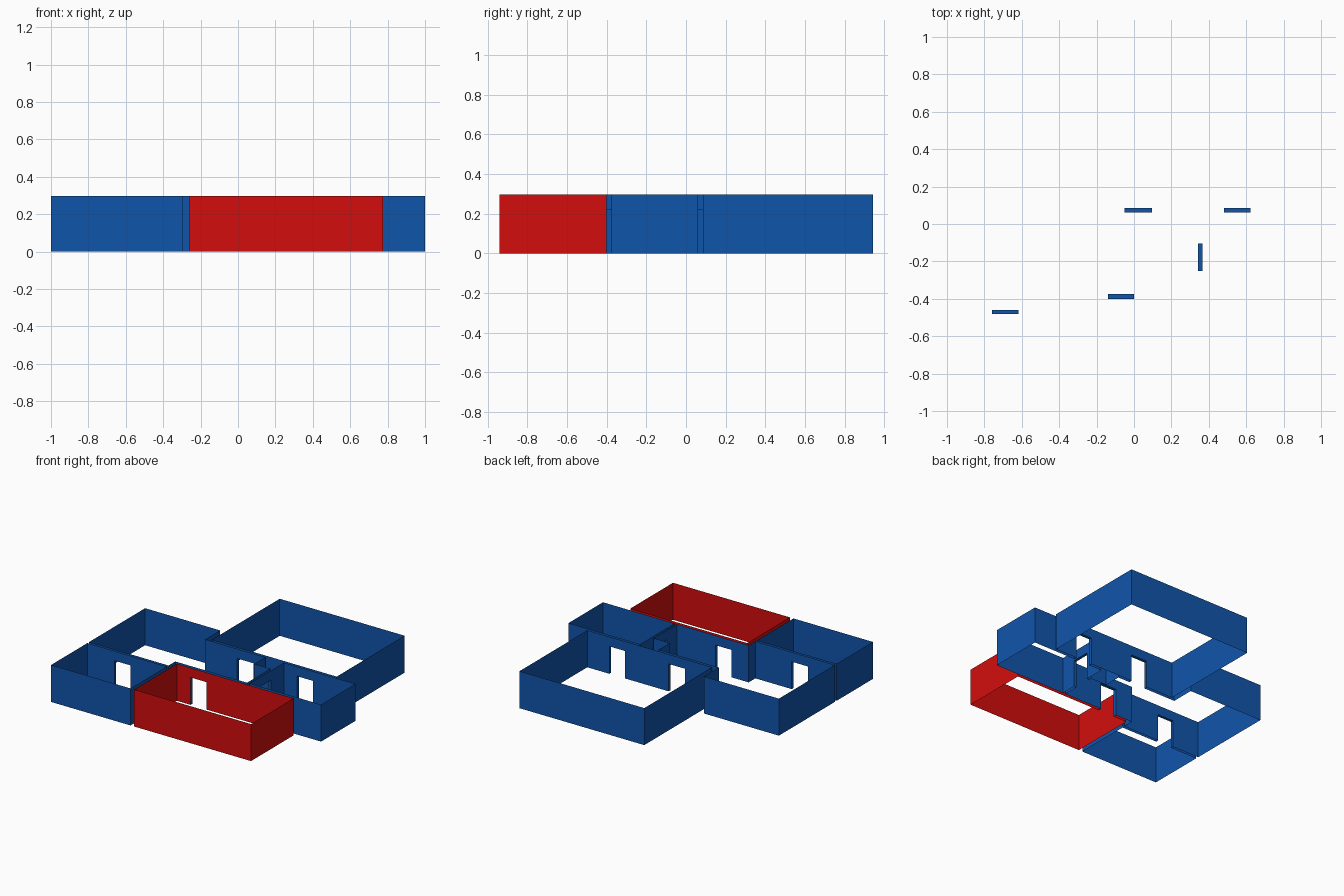
import bpy

cube = bpy.data.objects.get("Cube")
if cube:
    bpy.data.objects.remove(cube, do_unlink=True)

WALL_H, DOOR_H = 0.297, 0.22


def material(name, rgb):
    m = bpy.data.materials.new(name)
    m.use_nodes = True
    m.diffuse_color = (*rgb, 1)
    m.node_tree.nodes["Principled BSDF"].inputs["Base Color"].default_value = (*rgb, 1)
    return m


BLUE = material("blue", (0.005, 0.09, 0.41))
RED = material("red", (0.65, 0.004, 0.004))


def add_mesh(name, polygons, mat):
    verts = [v for p in polygons for v in p]
    faces, start = [], 0
    for p in polygons:
        faces.append(range(start, start + len(p)))
        start += len(p)
    mesh = bpy.data.meshes.new(name)
    mesh.from_pydata(verts, [], faces)
    mesh.materials.append(mat)
    obj = bpy.data.objects.new(name, mesh)
    bpy.context.collection.objects.link(obj)


def rectangle(x0, x1, y0, y1):
    return [(x0, y0), (x1, y0), (x1, y1), (x0, y1)]


# Shared wall lines
HALL_BACK, HALL_FRONT, HALL_RIGHT = 0.061, -0.375, 0.343
BACK_Y, RED_Y, LEFT_Y, LEFT_HALL_Y, SIDE_X = 0.085, -0.401, -0.482, -0.46, 0.365

# Doorways: axis along the wall, range along it, and the two wall lines they join
doors = {
    "back_room_doorway": (0, -0.05, 0.095, HALL_BACK, BACK_Y),
    "side_room_back_doorway": (0, 0.48, 0.622, HALL_BACK, BACK_Y),
    "front_room_doorway": (0, -0.14, 0.0, RED_Y, HALL_FRONT),
    "left_room_doorway": (0, -0.76, -0.617, LEFT_Y, LEFT_HALL_Y),
    "side_room_hall_doorway": (1, -0.25, -0.103, HALL_RIGHT, SIDE_X),
}

# Room outlines, counter-clockwise
rooms = {
    "back_room": (rectangle(-0.291, 0.817, BACK_Y, 0.945), BLUE),
    "front_room": (rectangle(-0.262, 0.775, -0.942, RED_Y), RED),
    "left_front_room": (rectangle(-1, -0.295, -0.942, LEFT_Y), BLUE),
    "side_room": (rectangle(SIDE_X, 1, HALL_FRONT, HALL_BACK), BLUE),
    "hall": ([(-1, LEFT_HALL_Y), (-0.294, LEFT_HALL_Y), (-0.294, HALL_FRONT),
              (HALL_RIGHT, HALL_FRONT), (HALL_RIGHT, -0.08), (0.2, -0.08),
              (0.2, HALL_BACK), (-0.334, HALL_BACK), (-0.334, 0.25), (-1, 0.25)], BLUE),
}


def wall(a, b):
    """One upright wall from a to b, notched for each doorway it holds."""
    axis = 0 if a[1] == b[1] else 1
    low, high = sorted((a[axis], b[axis]))
    cuts = [d for d in doors.values()
            if d[0] == axis and a[1 - axis] in d[3:] and low < d[1] and d[2] < high]
    cuts.sort(key=lambda d: d[1], reverse=a[axis] > b[axis])

    def point(t, z):
        return (t, a[1], z) if axis == 0 else (a[0], t, z)

    outline = [point(a[axis], 0)]
    for d in cuts:
        t0, t1 = d[1:3] if a[axis] < b[axis] else (d[2], d[1])
        outline += [point(t0, 0), point(t0, DOOR_H), point(t1, DOOR_H), point(t1, 0)]
    return outline + [point(b[axis], 0), point(b[axis], WALL_H), point(a[axis], WALL_H)]


# Room walls
for name, (corners, mat) in rooms.items():
    add_mesh(name + "_walls",
             [wall(a, b) for a, b in zip(corners, corners[1:] + corners[:1])], mat)

# Doorway linings: a lintel and two jambs bridging the paired walls
for name, (axis, t0, t1, s0, s1) in doors.items():
    def p(t, s, z):
        return (t, s, z) if axis == 0 else (s, t, z)
    path = [(t0, 0), (t0, DOOR_H), (t1, DOOR_H), (t1, 0)]
    add_mesh(name, [[p(t, s0, z), p(u, s0, w), p(u, s1, w), p(t, s1, z)]
                    for (t, z), (u, w) in zip(path, path[1:])], BLUE)
